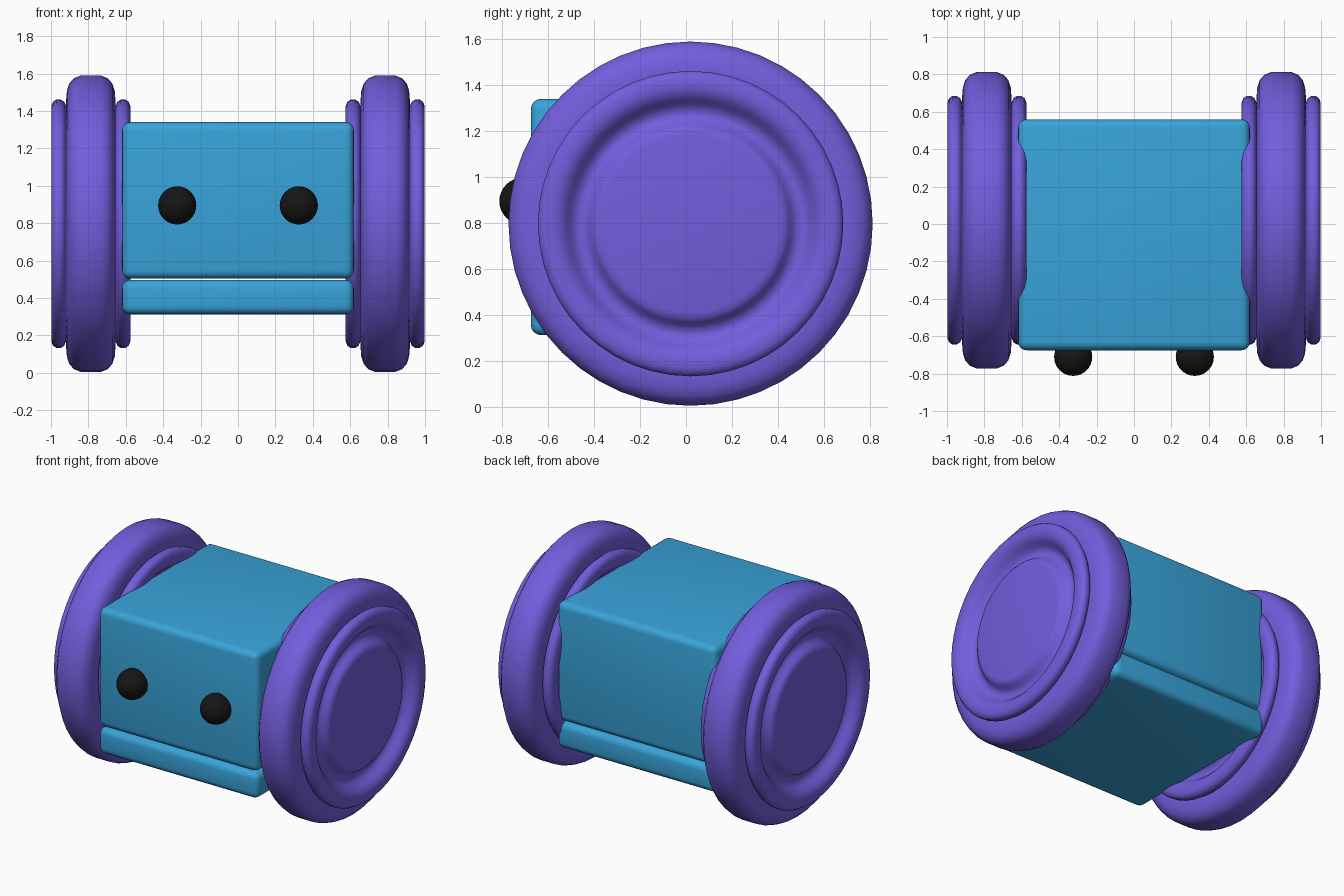
import bpy, bmesh, math
from mathutils import Matrix, Vector

if "Cube" in bpy.data.objects:
    bpy.data.objects.remove(bpy.data.objects["Cube"])


def material(name, rgb):
    m = bpy.data.materials.new(name)
    m.diffuse_color = (*rgb, 1)
    m.use_nodes = True
    m.node_tree.nodes["Principled BSDF"].inputs["Base Color"].default_value = m.diffuse_color
    return m


BLUE = material("blue", (0.04, 0.37, 0.70))
PURPLE = material("purple", (0.17, 0.11, 0.72))
BLACK = material("black", (0.008, 0.008, 0.008))


def finish(name, bm, mat, angle=40):
    bmesh.ops.recalc_face_normals(bm, faces=bm.faces)
    me = bpy.data.meshes.new(name)
    bm.to_mesh(me)
    bm.free()
    ob = bpy.data.objects.new(name, me)
    bpy.context.collection.objects.link(ob)
    me.materials.append(mat)
    bpy.ops.object.select_all(action='DESELECT')
    ob.select_set(True)
    bpy.context.view_layer.objects.active = ob
    bpy.ops.object.shade_smooth_by_angle(angle=math.radians(angle))
    return ob


def rounded_box(name, lo, hi, radius, mat):
    lo, hi = Vector(lo), Vector(hi)
    bm = bmesh.new()
    bmesh.ops.create_cube(bm, size=1, matrix=Matrix.Translation((lo + hi) / 2)
                          @ Matrix.Diagonal((*(hi - lo), 1)))
    bmesh.ops.bevel(bm, geom=bm.edges[:], offset=radius, segments=4,
                    profile=0.5, affect='EDGES')
    return finish(name, bm, mat)


# Body: main box and a separate base slab under a thin gap
rounded_box("body", (-0.62, -0.675, 0.503), (0.62, 0.56, 1.34), 0.045, BLUE)
rounded_box("base_slab", (-0.62, -0.675, 0.312), (0.62, 0.56, 0.497), 0.045, BLUE)

# Wheel half-profile: (distance from the mid-plane, radius), hub to tread
HALF = [(0.195, 0.0), (0.195, 0.385), (0.190, 0.41), (0.175, 0.43), (0.15, 0.445),
        (0.137, 0.47), (0.137, 0.495), (0.155, 0.52), (0.18, 0.54),
        (0.20, 0.562), (0.211, 0.59), (0.211, 0.63), (0.202, 0.652),
        (0.185, 0.664), (0.16, 0.664), (0.142, 0.652), (0.132, 0.628),
        (0.129, 0.60), (0.132, 0.66), (0.128, 0.71), (0.115, 0.75),
        (0.09, 0.778), (0.055, 0.792)]


def wheel(name, side):
    bm = bmesh.new()
    pts = HALF + [(-d, r) for d, r in reversed(HALF)]
    vs = [bm.verts.new((side * 0.787 + d, 0.02, 0.797 + r)) for d, r in pts]
    edges = [bm.edges.new(p) for p in zip(vs, vs[1:])]
    bmesh.ops.spin(bm, geom=vs + edges, cent=(0, 0.02, 0.797), axis=(1, 0, 0),
                   angle=2 * math.pi, steps=48, use_duplicate=False)
    bmesh.ops.remove_doubles(bm, verts=bm.verts[:], dist=1e-4)
    return finish(name, bm, PURPLE, 60)


# Wheels and eyes, one of each per side
for label, side in (("left", -1), ("right", 1)):
    wheel(label + "_wheel", side)
    bm = bmesh.new()
    bmesh.ops.create_uvsphere(bm, u_segments=32, v_segments=16, radius=0.102,
                              matrix=Matrix.Translation((side * 0.325, -0.71, 0.895)))
    finish(label + "_eye", bm, BLACK)
